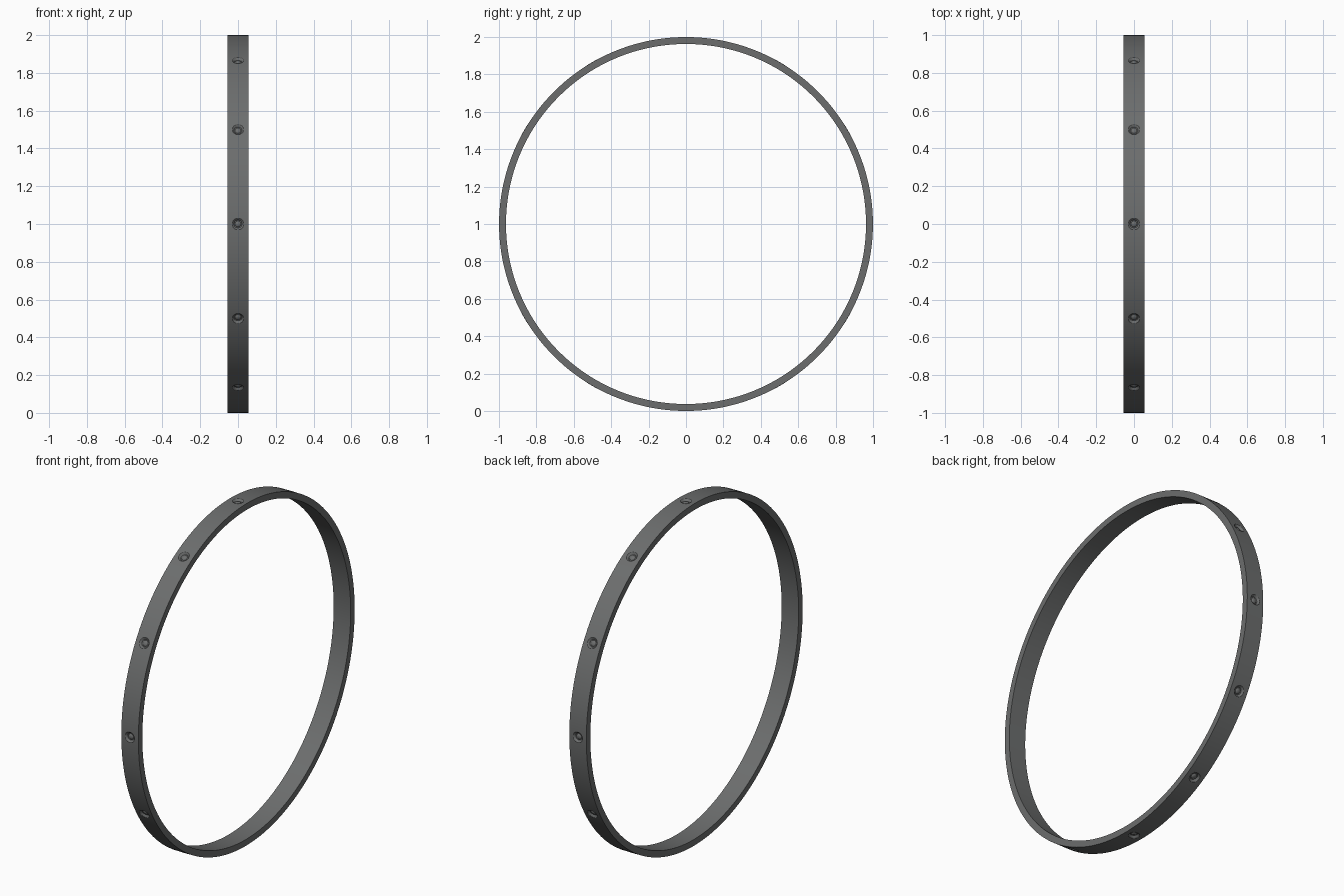
import bpy, bmesh, math
from mathutils import Matrix

if "Cube" in bpy.data.objects:
    bpy.data.objects.remove(bpy.data.objects["Cube"])


def lathe(name, profile, steps, closed):
    # revolve (radius, height) points round local z
    bm = bmesh.new()
    rings = []
    for i in range(steps):
        a = 2 * math.pi * i / steps
        rings.append([bm.verts.new((r * math.cos(a), r * math.sin(a), h)) for r, h in profile])
    n = len(profile)
    for i in range(steps):
        p, q = rings[i], rings[(i + 1) % steps]
        for k in range(n if closed else n - 1):
            m = (k + 1) % n
            bm.faces.new((p[k], q[k], q[m], p[m]))
    if not closed:
        bm.faces.new([r[0] for r in rings])
        bm.faces.new([r[-1] for r in rings])
    bmesh.ops.recalc_face_normals(bm, faces=bm.faces)
    me = bpy.data.meshes.new(name)
    bm.to_mesh(me)
    bm.free()
    ob = bpy.data.objects.new(name, me)
    bpy.context.collection.objects.link(ob)
    return ob


def smooth(ob):
    bpy.ops.object.select_all(action='DESELECT')
    ob.select_set(True)
    bpy.context.view_layer.objects.active = ob
    bpy.ops.object.shade_smooth_by_angle(angle=math.radians(30))


def place_round(ob):
    # twelve copies round the band, joined in one mesh
    bm = bmesh.new()
    for i in range(12):
        start = len(bm.verts)
        bm.from_mesh(ob.data)
        bm.verts.ensure_lookup_table()
        m = Matrix.Translation((0, 0, 1)) @ Matrix.Rotation(i * math.pi / 6, 4, 'X')
        bmesh.ops.transform(bm, matrix=m, verts=bm.verts[start:])
    bm.to_mesh(ob.data)
    bm.free()


dark = bpy.data.materials.new("dark_metal")
dark.diffuse_color = (0.15, 0.155, 0.155, 1)
dark.use_nodes = True
dark.node_tree.nodes["Principled BSDF"].inputs["Base Color"].default_value = dark.diffuse_color

# flat hoop standing on edge, axis along x
R, T, W = 0.9995, 0.037, 0.055
band = lathe("band", [(R - T, -W), (R, -W), (R, W), (R - T, W)], 192, True)
band.data.transform(Matrix.Translation((0, 0, 1)) @ Matrix.Rotation(math.pi / 2, 4, 'Y'))
band.data.materials.append(dark)

# pockets for the screws
pockets = lathe("screw_pockets", [(0.032, 0.980), (0.032, 1.03)], 32, False)
place_round(pockets)
pockets.hide_render = True
pockets.hide_viewport = True
pockets.data.materials.append(dark)
cut = band.modifiers.new("pockets", 'BOOLEAN')
cut.object = pockets
cut.operation = 'DIFFERENCE'
cut.solver = 'EXACT'

# countersunk screws: flush collar, sloping seat, domed centre
screws = lathe("screws", [(0.033, 0.977), (0.033, 0.9992), (0.031, 1.0), (0.029, 0.999),
                          (0.021, 0.988), (0.016, 0.988), (0.012, 0.992), (0.006, 0.994)], 32, False)
place_round(screws)
screws.data.materials.append(dark)
smooth(screws)
smooth(band)
